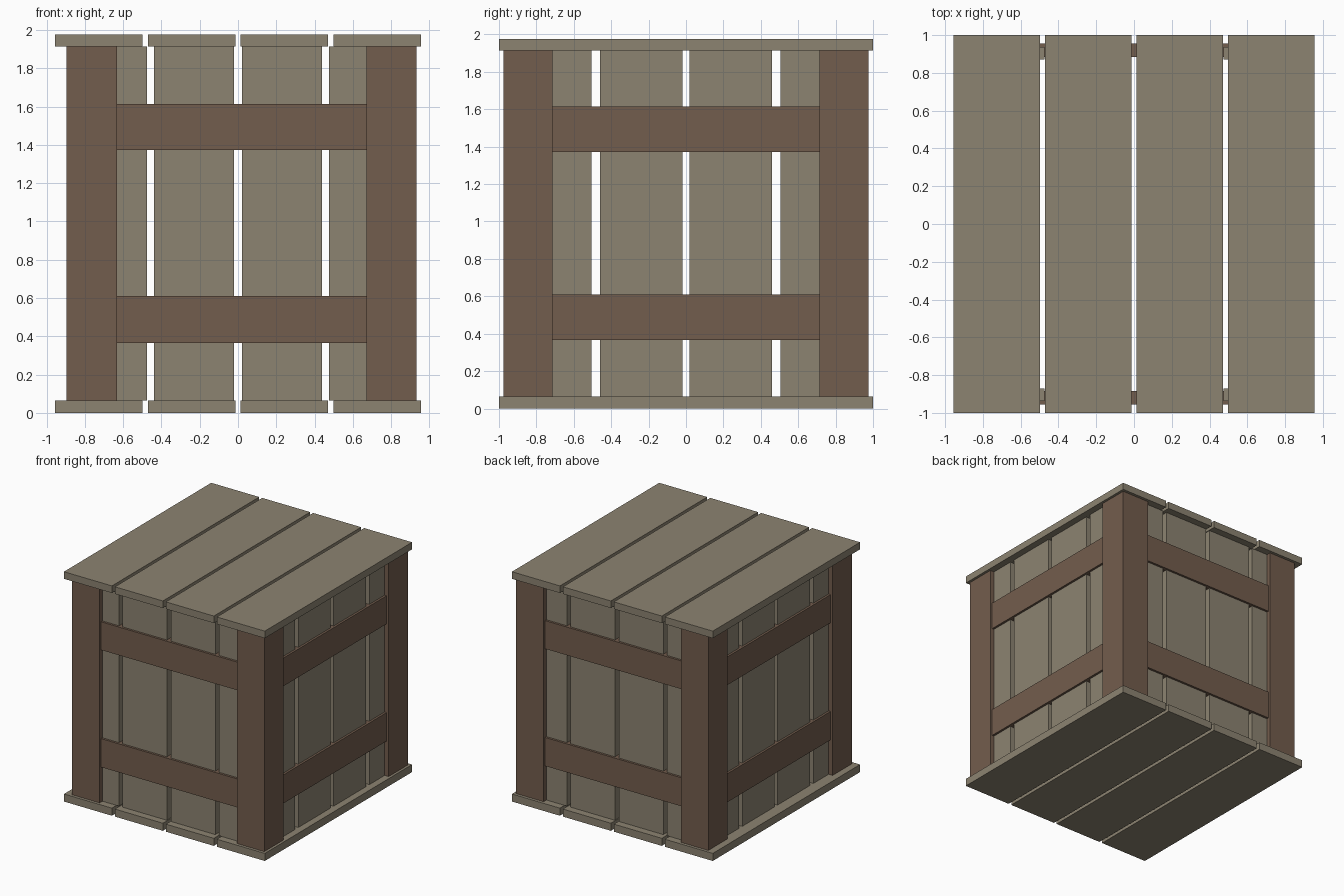
import bpy

old = bpy.data.objects.get("Cube")
if old:
    bpy.data.objects.remove(old, do_unlink=True)


def make_material(name, rgb):
    mat = bpy.data.materials.new(name)
    mat.use_nodes = True
    color = (*rgb, 1.0)
    mat.diffuse_color = color
    mat.node_tree.nodes["Principled BSDF"].inputs["Base Color"].default_value = color
    return mat


pale_wood = make_material("pale weathered wood", (0.262, 0.227, 0.165))
brown_wood = make_material("brown wood", (0.171, 0.109, 0.074))


def board(name, x, y, z, mat):
    """Box spanning the given (low, high) range on each axis."""
    spans = (x, y, z)
    bpy.ops.mesh.primitive_cube_add(size=1, location=[sum(s) / 2 for s in spans])
    obj = bpy.context.object
    obj.name = name
    obj.scale = [abs(s[1] - s[0]) for s in spans]
    bpy.ops.object.transform_apply(location=False, rotation=False, scale=True)
    obj.data.materials.append(mat)
    return obj


def signed(side, near, far, shift=0.0):
    """Range from near to far on one side of the centre."""
    return tuple(sorted((side * near + shift, side * far + shift)))


SHIFT = 0.019              # the frame sits slightly off-centre under the lid
HALF_X, HALF_Y = 0.914, 0.975
POST = 0.262
BASE, TOP, HEIGHT = 0.065, 1.914, 1.975
SIDES = ((-1, "low"), (1, "high"))

# Lid and floor planks
for level, z in (("floor", (0, BASE)), ("lid", (TOP, HEIGHT))):
    for i in range(4):
        centre = (i - 1.5) * 0.4845
        board(f"{level}_plank_{i + 1}", (centre - 0.228, centre + 0.228), (-1, 1), z, pale_wood)

# Corner posts
for sx, x_name in ((-1, "right"), (1, "left")):
    for sy, y_name in ((-1, "front"), (1, "back")):
        board(f"{y_name}_{x_name}_post", signed(sx, HALF_X - POST, HALF_X, SHIFT),
              signed(sy, HALF_Y - POST, HALF_Y), (BASE, TOP), brown_wood)

# Wall planks, ending inside the posts
front_planks = ((-0.80, -0.475), (-0.44, -0.02), (0.02, 0.44), (0.475, 0.80))
side_planks = ((-0.86, -0.505), (-0.46, -0.02), (0.02, 0.46), (0.505, 0.86))
rails = (("lower", (0.365, 0.61)), ("upper", (1.372, 1.614)))

for s, wall in ((-1, "front"), (1, "back")):
    for i, x in enumerate(front_planks):
        board(f"{wall}_plank_{i + 1}", x, signed(s, 0.872, 0.937), (BASE, TOP), pale_wood)
    # Cross rails
    for rail, z in rails:
        board(f"{wall}_{rail}_rail", (-0.70, 0.72), signed(s, 0.885, 0.956), z, brown_wood)

for s, wall in ((-1, "right"), (1, "left")):
    for i, y in enumerate(side_planks):
        board(f"{wall}_plank_{i + 1}", signed(s, 0.811, 0.876, SHIFT), y, (BASE, TOP), pale_wood)
    for rail, z in rails:
        board(f"{wall}_{rail}_rail", signed(s, 0.824, 0.895, SHIFT), (-0.78, 0.78), z, brown_wood)
